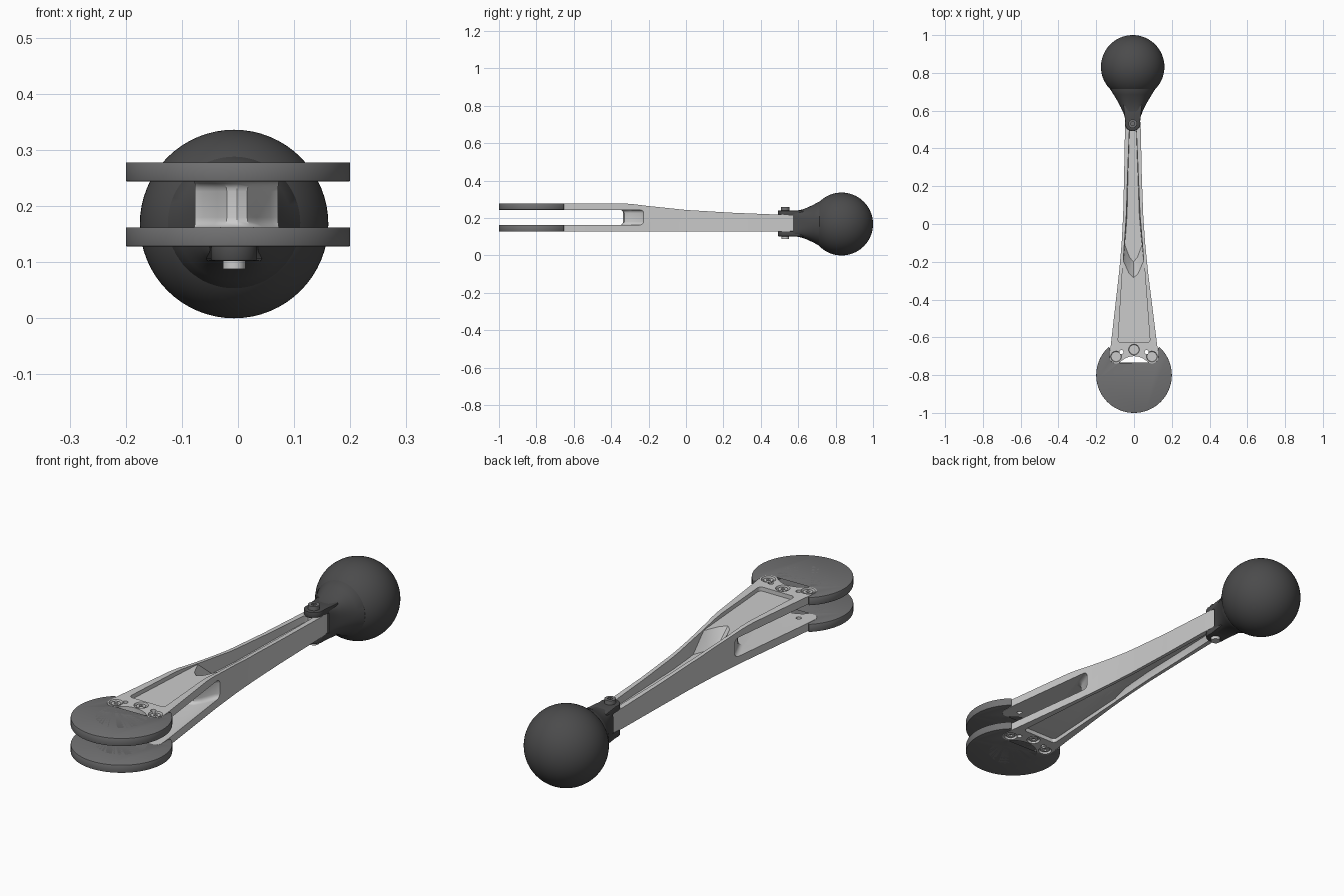
import bpy, bmesh
from math import sin, cos, pi, radians
from mathutils import Matrix

if "Cube" in bpy.data.objects:
    bpy.data.objects.remove(bpy.data.objects["Cube"])


def mat(name, v):
    m = bpy.data.materials.new(name)
    m.diffuse_color = (v, v, v * 1.02, 1)
    m.use_nodes = True
    m.node_tree.nodes["Principled BSDF"].inputs["Base Color"].default_value = m.diffuse_color
    return m


LIGHT, MID, DARK = mat("alloy", 0.6), mat("steel", 0.17), mat("rubber", 0.07)


def make(name, bm, material=None):
    bmesh.ops.recalc_face_normals(bm, faces=bm.faces)
    me = bpy.data.meshes.new(name)
    bm.to_mesh(me)
    bm.free()
    ob = bpy.data.objects.new(name, me)
    bpy.context.collection.objects.link(ob)
    if material:
        me.materials.append(material)
    return ob


def loft(name, rings, material=None):
    bm = bmesh.new()
    vs = [[bm.verts.new(p) for p in r] for r in rings]
    n = len(vs[0])
    for a, b in zip(vs, vs[1:]):
        for i in range(n):
            bm.faces.new((a[i], a[(i + 1) % n], b[(i + 1) % n], b[i]))
    bm.faces.new(vs[0])
    bm.faces.new(vs[-1])
    return make(name, bm, material)


def prism(name, pts, z0, z1, material=None, top=None):
    return loft(name, [[(x, y, z0) for x, y in pts],
                       [(x, y, z1) for x, y in (top or pts)]], material)


def arc(cx, cy, r, a0, a1, n):
    return [(cx + r * cos(radians(a0 + (a1 - a0) * i / n)),
             cy + r * sin(radians(a0 + (a1 - a0) * i / n))) for i in range(n + 1)]


def mirrored(half):
    # right half plus its mirror; the arm drifts slightly to -x toward the ball
    pts = half + [(-x, y) for x, y in reversed(half) if abs(x) > 1e-6]
    return [(x - 0.006 * min(1, max(0, (y + 0.6) / 0.9)), y) for x, y in pts]


def cyl(name, x, y, z0, z1, r, material=None, n=32, r1=None):
    return prism(name, arc(x, y, r, 0, 360 - 360 / n, n - 1), z0, z1, material,
                 arc(x, y, r1 or r, 0, 360 - 360 / n, n - 1))


def apply_mod(ob, kind, **kw):
    m = ob.modifiers.new(kind, kind)
    for k, v in kw.items():
        setattr(m, k, v)
    bpy.context.view_layer.objects.active = ob
    bpy.ops.object.modifier_apply(modifier=m.name)


def bevel(ob, w, seg=2, ang=40):
    apply_mod(ob, 'BEVEL', width=w, segments=seg, limit_method='ANGLE',
              angle_limit=radians(ang))


def cut(ob, tool, op='DIFFERENCE'):
    apply_mod(ob, 'BOOLEAN', object=tool, operation=op, solver='EXACT')
    bpy.data.objects.remove(tool)


# Arm blank: plan outline intersected with the side profile
B, T = 0.128, 0.278
lobe = arc(0.095, -0.705, 0.033, 0, -130, 10)
half = [(0.036, 0.58), (0.042, 0.5), (0.047, 0.25), (0.053, 0.05), (0.062, -0.1),
        (0.076, -0.25), (0.125, -0.66)] + lobe + arc(0, -0.8, 0.1, 44, 90, 12)
arm = prism("arm", mirrored(half), B, 0.32, LIGHT)
side = [(-0.95, 0.05), (0.7, 0.05), (0.7, 0.213), (0.5, 0.218), (0.25, 0.228), (0, 0.243),
        (-0.2, 0.264), (-0.29, 0.275), (-0.34, T), (-0.95, T)]
cut(arm, loft("side_profile", [[(x, y, z) for y, z in side] for x in (-0.3, 0.3)]), 'INTERSECT')

# Fork slot, ending on a rounded wedge-shaped web
slot = prism("slot_cutter", mirrored([(0.3, -0.95), (0.3, -0.215), (0.085, -0.215), (0.06, -0.24),
             (0.035, -0.3), (0.018, -0.33), (0, -0.336)]), 0.162, 0.244)
bevel(slot, 0.018, 4, 60)
cut(arm, slot)

# Shallow pockets on both fork faces, deep channels on both sides of the beam
shallow = mirrored([(0.068, -0.628)] + arc(0.068, -0.612, 0.016, -70, 10, 5)
                   + [(0.055, -0.19), (0, -0.19)])
deep = [(0, -0.285), (0.024, -0.262), (0.054, -0.195), (0.048, -0.1), (0.038, 0.05),
        (0.031, 0.25), (0.021, 0.49), (0.012, 0.505)]
floor = [(x * 0.85, y + (0.085 if y < -0.15 else 0.04 if y < 0 else 0)) for x, y in deep]
deep, floor = mirrored(deep), mirrored(floor)
cut(arm, prism("pocket_cutter", shallow, 0.26, 0.35))
cut(arm, prism("pocket_cutter", shallow, 0.05, 0.146))


def blend(t):
    return [(a[0] + (b[0] - a[0]) * t, a[1] + (b[1] - a[1]) * t) for a, b in zip(deep, floor)]


def channel(levels):
    return loft("channel_cutter", [[(x, y, z) for x, y in blend(t)] for t, z in levels])


cut(arm, channel([(1, 0.19), (0, 0.26), (0, 0.35)]))
cut(arm, channel([(1, 0.16), (0, 0.146), (0, 0.05)]))

# Screw seats and dowel holes
screws = [(-0.095, -0.702), (0, -0.665), (0.095, -0.702)]
for x, y in screws:
    cut(arm, cyl("seat_cutter", x, y, 0.268, 0.29, 0.026, r1=0.032))
    cut(arm, cyl("seat_cutter", x, y, 0.11, 0.138, 0.032, r1=0.026))
for x in (-0.067, 0.067):
    cut(arm, cyl("dowel_cutter", x, -0.678, 0.05, 0.35, 0.011, n=20))


# Split rings with their screws
ring_half = lobe[::-1] + [(0.126, -0.66)] + arc(0, -0.8, 0.2, 48, -90, 44)
inner = arc(0, -0.8, 0.1, -90, 43, 36)
outline = ring_half + [(-x, y) for x, y in ring_half[-2::-1]]
outline += [(-x, y) for x, y in inner[-2:0:-1]] + inner[:-1]
smooth = [arm]
for tag, z0, z1, s0, s1 in (("lower", B, 0.162, 0.131, 0.142), ("upper", 0.244, T, 0.264, 0.275)):
    ring = prism(tag + "_ring", outline, z0, z1, MID)
    bevel(ring, 0.004, 2, 60)
    smooth.append(ring)
    for i, (x, y) in enumerate(screws):
        screw = cyl(f"{tag}_screw_{i}", x, y, s0, s1, 0.019, LIGHT)
        a, b = (0.268, 0.29) if tag == "upper" else (0.11, 0.138)
        cut(screw, cyl("hex_cutter", x, y, a, b, 0.009, n=6))
        smooth.append(screw)

# Ball knob
CX, CZ = -0.007, 0.168
bm = bmesh.new()
bmesh.ops.create_uvsphere(bm, u_segments=64, v_segments=32, radius=0.168,
                          matrix=Matrix.Translation((CX, 0.832, CZ)))
smooth.append(make("ball_knob", bm, DARK))


# Flared socket between ball and arm
def section(y, hx, hz, e):
    def f(c):
        return (1 if c >= 0 else -1) * abs(c) ** (2 / e)
    return [(CX + hx * f(cos(a)), y, 0.17 + hz * f(sin(a)))
            for a in (2 * pi * i / 64 for i in range(64))]


smooth.append(loft("socket", [section(*s) for s in (
    (0.572, 0.044, 0.068, 6), (0.595, 0.052, 0.07, 4), (0.62, 0.064, 0.075, 3),
    (0.65, 0.08, 0.086, 2.5), (0.685, 0.101, 0.103, 2.1), (0.712, 0.118, 0.118, 2),
    (0.75, 0.118, 0.118, 2))], DARK))

# Clevis tabs, bolt head and nut
tab = [(CX + 0.05, 0.63)] + arc(CX, 0.533, 0.041, 15, -195, 24) + [(CX - 0.05, 0.63)]
for tag, z0, z1 in (("upper", 0.213, 0.24), ("lower", 0.102, 0.13)):
    t = prism(tag + "_tab", tab, z0, z1, DARK)
    bevel(t, 0.004, 2, 60)
    smooth.append(t)
head = cyl("bolt_head", CX, 0.531, 0.235, 0.258, 0.023, MID)
cut(head, cyl("hex_cutter", CX, 0.531, 0.246, 0.28, 0.011, n=6))
smooth += [head, cyl("bolt_shank", CX, 0.531, 0.088, 0.24, 0.02, LIGHT)]

# Smooth shading with sharp edges kept
bpy.ops.object.select_all(action='DESELECT')
for ob in smooth:
    ob.select_set(True)
bpy.context.view_layer.objects.active = arm
bpy.ops.object.shade_smooth_by_angle(angle=radians(30))
